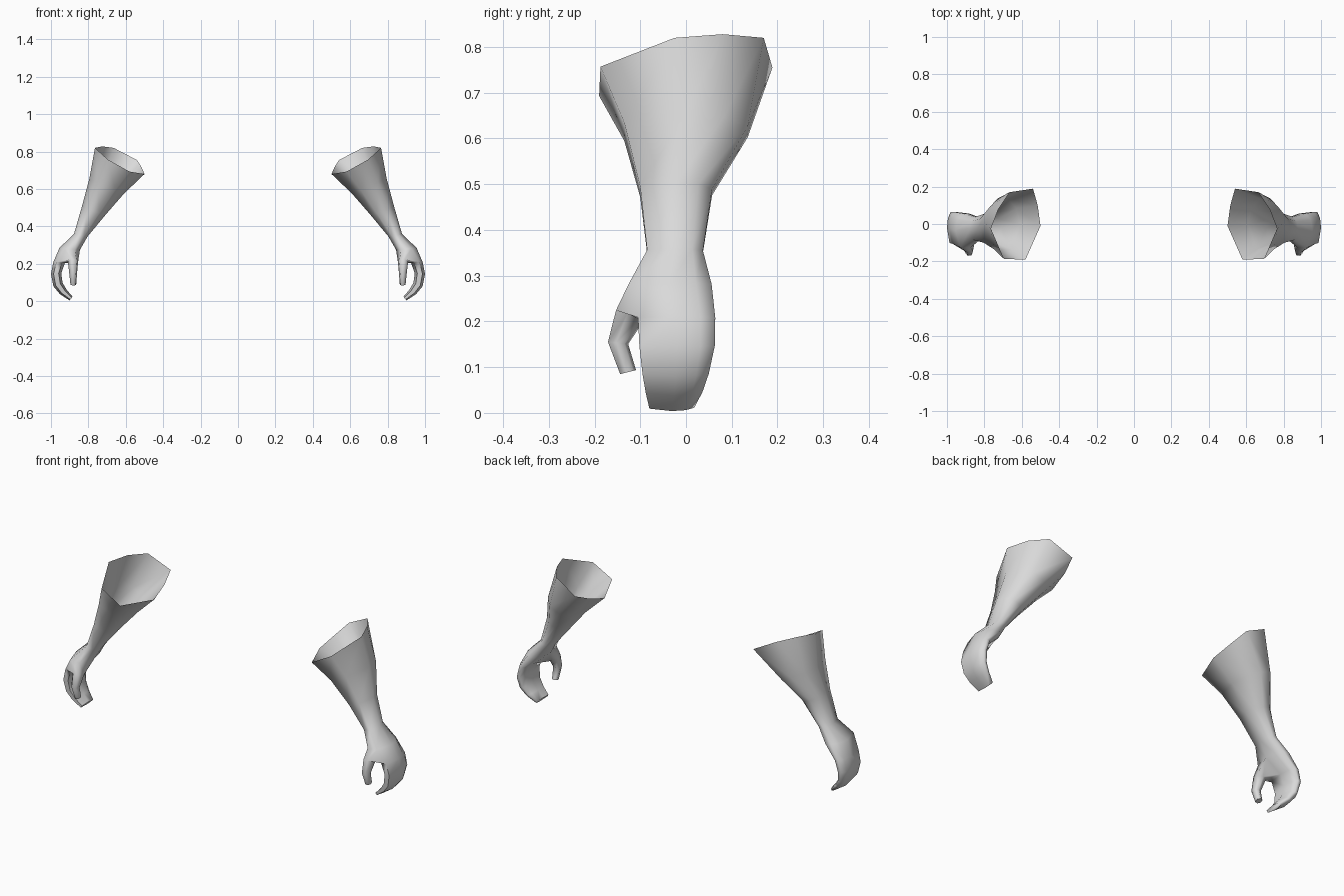
import bpy, bmesh, math
from mathutils import Vector

if "Cube" in bpy.data.objects:
    bpy.data.objects.remove(bpy.data.objects["Cube"])

skin = bpy.data.materials.new("light grey")
skin.diffuse_color = (0.7, 0.7, 0.7, 1)
skin.use_nodes = True
skin.node_tree.nodes["Principled BSDF"].inputs["Base Color"].default_value = skin.diffuse_color

# Ring order: outer, two front, inner, four back
ANGLES = [math.radians(a) for a in (0, 60, 120, 180, 216, 252, 288, 324)]

# Open sleeve rim at the elbow
rim = [(.765, -.025, .82), (.695, -.187, .757), (.58, -.19, .693), (.50, -.01, .68),
       (.515, .10, .715), (.54, .189, .755), (.665, .17, .82), (.725, .08, .828)]

# Arm sections: inner (x, z), outer (x, z), front y, back y
sections = [
    ((.61, .575), (.795, .655), -.135, .135),
    ((.71, .46), (.835, .505), -.100, .057),
    ((.805, .345), (.877, .36), -.085, .037),   # wrist
    ((.845, .275), (.955, .285), -.125, .056),  # thumb root
    ((.925, .205), (.987, .21), -.105, .064),   # knuckles
    ((.945, .15), (1.0, .145), -.102, .063),
    ((.938, .098), (.987, .08), -.095, .050),
    ((.915, .06), (.952, .038), -.088, .036),
    ((.885, .025), (.90, .004), -.080, .018),   # fingertips
]


def section(inner, outer, y0, y1):
    pts = []
    for a in ANGLES:
        t = (1 + math.cos(a)) / 2
        s = -math.sin(a)
        h = (y1 - y0) / 2
        y = (y0 + y1) / 2 + s * h / (.951 if s > 0 else .866)
        pts.append((inner[0] + t * (outer[0] - inner[0]), y,
                    inner[1] + t * (outer[1] - inner[1])))
    return pts


def bridge(bm, a, b, skip=()):
    n = len(a)
    for j in range(n):
        if j not in skip:
            k = (j + 1) % n
            bm.faces.new((a[j], a[k], b[k], b[j]))


bm = bmesh.new()
rings = [[bm.verts.new(p) for p in pts]
         for pts in [rim] + [section(*s) for s in sections]]

# Forearm and closed fingers, leaving a hole for the thumb
ROOT = 4
for i in range(len(rings) - 1):
    bridge(bm, rings[i], rings[i + 1], (1, 2) if i == ROOT else ())
bm.faces.new(rings[-1])

# Thumb grown from the hole: centre, x radius, y radius, tilt
r4, r5 = rings[ROOT], rings[ROOT + 1]
loop = [r4[1], r4[2], r4[3], r5[3], r5[2], r5[1]]
thumb = [((.882, -.122, .215), .029, .033, -.3),
         ((.881, -.149, .153), .022, .023, -.1),
         ((.880, -.127, .089), .016, .018, .25)]
for c, rx, ry, tilt in thumb:
    ring = []
    for deg in (290, 230, 160, 100, 40, 350):
        a = math.radians(deg)
        off = Vector((rx * math.cos(a), ry * math.sin(a), tilt * ry * math.sin(a)))
        ring.append(bm.verts.new(Vector(c) + off))
    bridge(bm, loop, ring)
    loop = ring
bm.faces.new(loop)

mesh = bpy.data.meshes.new("forearms")
bm.to_mesh(mesh)
bm.free()
mesh.materials.append(skin)
arms = bpy.data.objects.new("forearms", mesh)
bpy.context.collection.objects.link(arms)

# Smooth skin, sharp finger ends
bpy.context.view_layer.objects.active = arms
arms.select_set(True)
bpy.ops.object.shade_smooth_by_angle(angle=math.radians(75))

# Opposite arm
mirror = arms.modifiers.new("opposite arm", 'MIRROR')
mirror.use_axis[0] = True
mirror.use_mirror_merge = False
